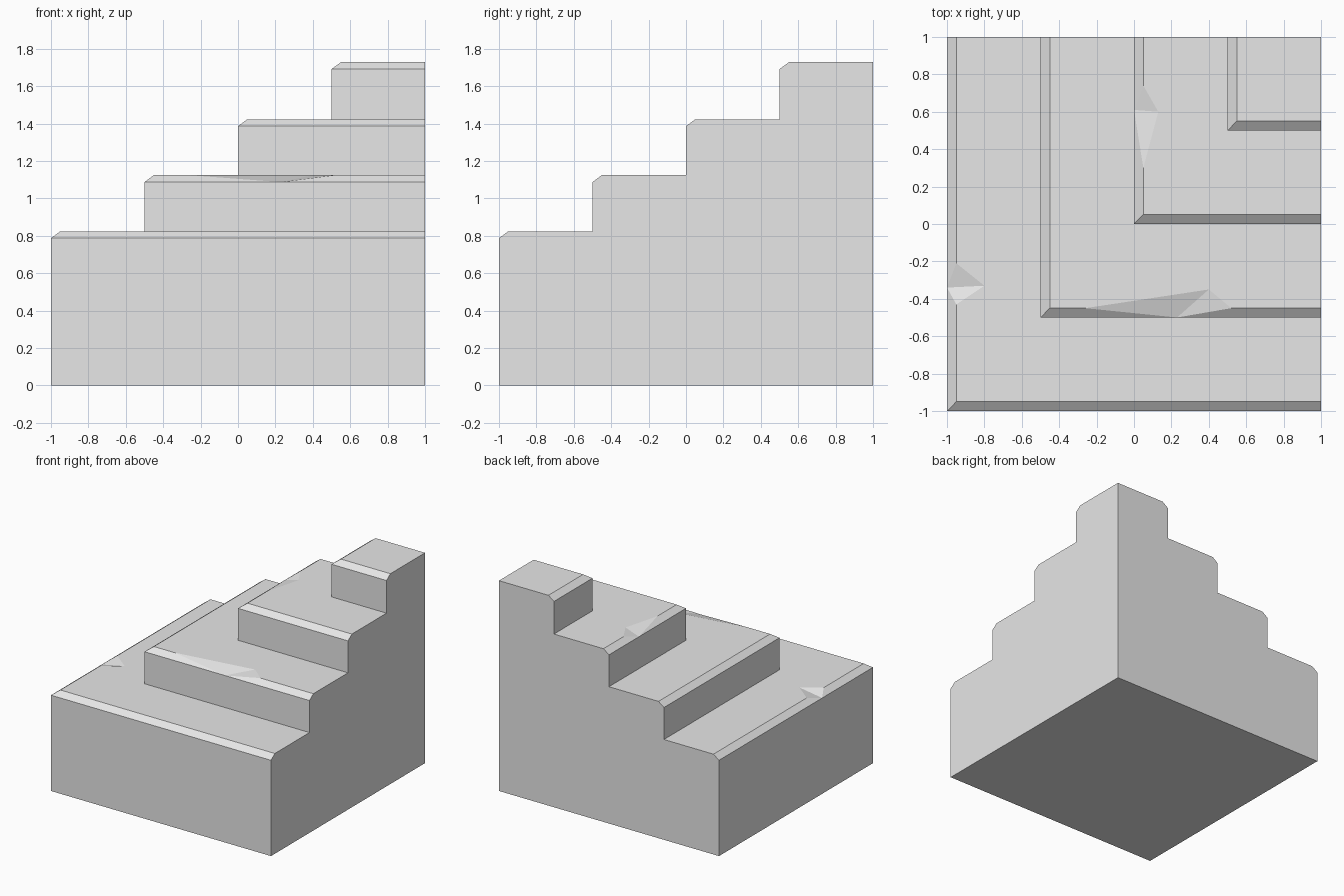
import bpy
import bmesh

cube = bpy.data.objects.get("Cube")
if cube:
    bpy.data.objects.remove(cube, do_unlink=True)

TOPS = [0.824, 1.124, 1.423, 1.728]
OFFSETS = [-1.0, -0.5, 0.0, 0.5]
BEVEL, DROP = 0.05, 0.037

# Chips in the step edges: (tier, side) -> start, lowest, deepest, end along the edge, depth
CHIPS = {
    (0, "left"): (-0.43, -0.34, -0.33, -0.21, -0.80),
    (1, "front"): (-0.26, 0.23, 0.40, 0.52, -0.35),
    (2, "left"): (0.30, 0.61, 0.60, 0.74, 0.13),
}

bm = bmesh.new()


def face(points):
    bm.faces.new([bm.verts.new(p) for p in points])


def side_point(side, along, depth, z):
    return (along, depth, z) if side == "front" else (depth, along, z)


def build_edge(tier, side):
    """Riser, bevel and chip of one step side; returns the rim of its tread."""
    def pt(along, depth, z):
        return side_point(side, along, depth, z)

    o, top = OFFSETS[tier], TOPS[tier]
    base = TOPS[tier - 1] if tier else 0.0
    low, inner = top - DROP, o + BEVEL
    corner, end = pt(o, o, low), pt(1, o, low)
    rim_a, rim_b = pt(inner, inner, top), pt(1, inner, top)
    riser = [pt(1, o, base), pt(o, o, base), corner]
    chip = CHIPS.get((tier, side))
    if not chip:
        face(riser + [end])
        face([corner, end, rim_b, rim_a])
        return [rim_a, rim_b]
    start, lowest, deepest, finish, depth = chip
    a, b = pt(start, inner, top), pt(finish, inner, top)
    notch, deep = pt(lowest, o, low), pt(deepest, depth, top)
    face(riser + [notch, end])
    face([corner, notch, a, rim_a])
    face([notch, end, rim_b, b])
    face([a, notch, deep])
    face([deep, notch, b])
    return [rim_a, a, deep, b, rim_b]


# Treads, each bordered by the front and left edges of its step
for tier, top in enumerate(TOPS):
    front = build_edge(tier, "front")
    left = build_edge(tier, "left")
    if tier < len(TOPS) - 1:
        n = OFFSETS[tier + 1]
        inside = [(1, n, top), (n, n, top), (n, 1, top)]
    else:
        inside = [(1, 1, top)]
    face(front + inside + left[:0:-1])

# Stepped walls on the straight sides, and the underside
for side in ("front", "left"):
    wall = [side_point(side, 1, -1, 0)]
    for tier, (o, top) in enumerate(zip(OFFSETS, TOPS)):
        following = OFFSETS[tier + 1] if tier + 1 < len(OFFSETS) else 1
        wall += [side_point(side, 1, o, top - DROP),
                 side_point(side, 1, o + BEVEL, top),
                 side_point(side, 1, following, top)]
    face(wall + [side_point(side, 1, 1, 0)])
face([(-1, -1, 0), (-1, 1, 0), (1, 1, 0), (1, -1, 0)])

bmesh.ops.remove_doubles(bm, verts=bm.verts, dist=0.0005)
bmesh.ops.recalc_face_normals(bm, faces=bm.faces)

mesh = bpy.data.meshes.new("corner_steps")
bm.to_mesh(mesh)
bm.free()

# Plain grey stone
stone = bpy.data.materials.new("grey stone")
stone.use_nodes = True
colour = (0.8, 0.8, 0.8, 1.0)
stone.diffuse_color = colour
stone.node_tree.nodes["Principled BSDF"].inputs["Base Color"].default_value = colour
mesh.materials.append(stone)

steps = bpy.data.objects.new("corner_steps", mesh)
bpy.context.collection.objects.link(steps)
